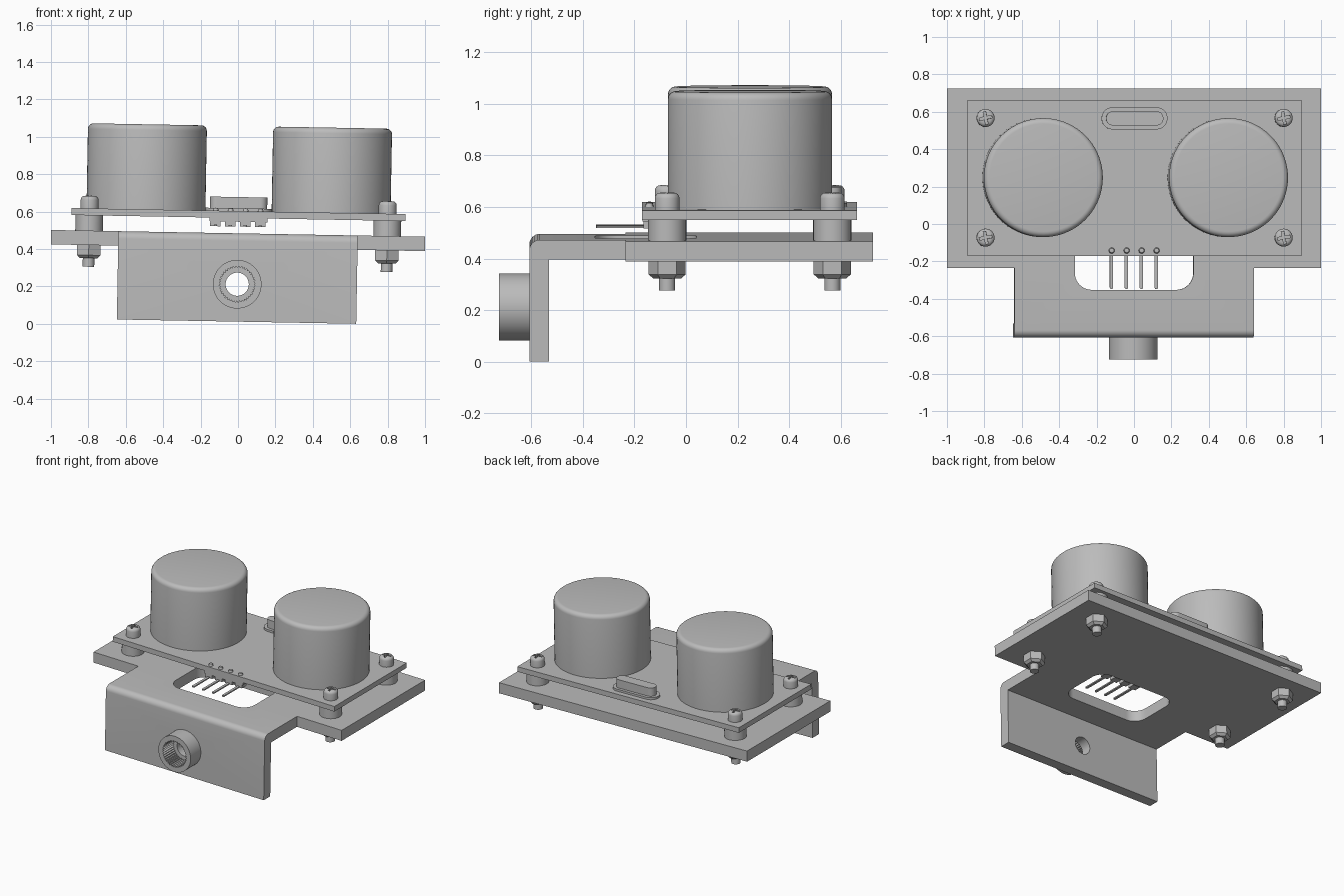
import bpy, bmesh, math
from mathutils import Matrix, Vector

if "Cube" in bpy.data.objects:
    bpy.data.objects.remove(bpy.data.objects["Cube"])

# One plain grey for the whole assembly
grey = bpy.data.materials.new("plain_grey")
grey.use_nodes = True
COLOR = (0.5, 0.5, 0.5, 1)
grey.diffuse_color = COLOR
grey.node_tree.nodes["Principled BSDF"].inputs["Base Color"].default_value = COLOR

# The assembly leans slightly sideways around its plate
PIVOT = Vector((0, 0, 0.45))
LEAN = (Matrix.Translation(PIVOT) @ Matrix.Rotation(0.018, 4, 'Y')
        @ Matrix.Translation(-PIVOT))


def make(name, bm):
    bmesh.ops.recalc_face_normals(bm, faces=bm.faces)
    me = bpy.data.meshes.new(name)
    bm.to_mesh(me)
    bm.free()
    me.materials.append(grey)
    ob = bpy.data.objects.new(name, me)
    bpy.context.collection.objects.link(ob)
    return ob


def prism(name, pts, lo, hi, axis='Z'):
    """Extrude a flat outline along an axis."""
    place = {'X': lambda a, b: (lo, a, b),
             'Y': lambda a, b: (a, lo, b),
             'Z': lambda a, b: (a, b, lo)}[axis]
    bm = bmesh.new()
    face = bm.faces.new([bm.verts.new(place(a, b)) for a, b in pts])
    ext = bmesh.ops.extrude_face_region(bm, geom=[face])
    step = Vector([(hi - lo) * (axis == k) for k in 'XYZ'])
    bmesh.ops.translate(bm, vec=step,
                        verts=[g for g in ext['geom'] if isinstance(g, bmesh.types.BMVert)])
    return make(name, bm)


def lathe(name, profile, x, y, seg=48):
    """Spin an (r, z) profile around a vertical axis."""
    bm = bmesh.new()
    vs = [bm.verts.new((r, 0, z)) for r, z in profile]
    es = [bm.edges.new(p) for p in zip(vs, vs[1:])]
    bmesh.ops.spin(bm, geom=vs + es, cent=(0, 0, 0), axis=(0, 0, 1),
                   angle=math.tau, steps=seg)
    bmesh.ops.remove_doubles(bm, verts=bm.verts, dist=1e-5)
    bmesh.ops.translate(bm, verts=bm.verts, vec=(x, y, 0))
    return make(name, bm)


def circle(cx, cy, r, n=48, turn=0.0):
    return [(cx + r * math.cos(math.tau * i / n + turn),
             cy + r * math.sin(math.tau * i / n + turn)) for i in range(n)]


def rect(x0, x1, y0, y1):
    return [(x0, y0), (x1, y0), (x1, y1), (x0, y1)]


def rounded(x0, x1, y0, y1, r, n=10):
    pts = []
    corners = [(x1 - r, y1 - r), (x0 + r, y1 - r), (x0 + r, y0 + r), (x1 - r, y0 + r)]
    for k, (cx, cy) in enumerate(corners):
        for i in range(n + 1):
            a = math.pi / 2 * (k + i / n)
            pts.append((cx + r * math.cos(a), cy + r * math.sin(a)))
    return pts


def cut(ob, *cutters):
    bpy.context.view_layer.objects.active = ob
    for c in cutters:
        m = ob.modifiers.new("cut", 'BOOLEAN')
        m.operation, m.object, m.solver = 'DIFFERENCE', c, 'EXACT'
        bpy.ops.object.modifier_apply(modifier=m.name)
        bpy.data.objects.remove(c)


def arc(cx, cz, r, a0, a1, n=5):
    return [(cx + r * math.cos(math.radians(a0 + (a1 - a0) * i / n)),
             cz + r * math.sin(math.radians(a0 + (a1 - a0) * i / n))) for i in range(n + 1)]


MOUNTS = [(sx * 0.797, y) for sx in (-1, 1) for y in (-0.073, 0.567)]
PLATE_TOP, PLATE_LOW = 0.484, 0.407
BOARD_LOW, BOARD_TOP = 0.566, 0.603
BOSS_Z = 0.212

# Bent bracket: an L section with the front corners and window cut away
section = ([(-0.607, 0.012), (-0.532, 0.012), (-0.532, PLATE_LOW),
            (0.725, PLATE_LOW), (0.725, PLATE_TOP)]
           + arc(-0.567, PLATE_TOP - 0.04, 0.04, 90, 180, 8))
bracket = prism("bent_bracket", section, -1, 1, 'X')
cut(bracket,
    prism("cutter", rect(0.64, 1.2, -1, -0.235), -1, 2),
    prism("cutter", rect(-1.2, -0.64, -1, -0.235), -1, 2),
    prism("cutter", rounded(-0.317, 0.317, -0.352, 0.04, 0.09), 0.3, 0.6),
    prism("cutter", circle(0, BOSS_Z, 0.062), -0.7, -0.4, 'Y'))

# Front boss with a ribbed socket
boss = prism("socket_boss", circle(0, BOSS_Z, 0.13, 64), -0.725, -0.606, 'Y')
ribs = 40
star = []
for i in range(ribs * 2):
    a, r = math.pi * i / ribs, 0.097 if i % 2 else 0.087
    star.append((r * math.cos(a), BOSS_Z + r * math.sin(a)))
cut(boss, prism("cutter", star, -0.8, -0.5, 'Y'))

# Circuit board
prism("circuit_board", rect(-0.893, 0.893, -0.17, 0.663), BOARD_LOW, BOARD_TOP)

# Two sensor cans with rounded top rims
for side, sx in (("right", -1), ("left", 1)):
    wall = [(0, BOARD_TOP - 0.005), (0.318, BOARD_TOP - 0.005)]
    lathe(side + "_sensor_can", wall + arc(0.288, 1.028, 0.03, 0, 90) + [(0, 1.058)],
          sx * 0.495, 0.248, 72)

# Mounting hardware: spacer, cross-head screw and hex nut at each corner
for i, (x, y) in enumerate(MOUNTS, 1):
    lathe(f"spacer_{i}", [(0.032, PLATE_TOP), (0.074, PLATE_TOP), (0.074, BOARD_LOW),
                          (0.032, BOARD_LOW), (0.032, PLATE_TOP)], x, y, 32)
    screw = lathe(f"screw_{i}",
                  [(0, 0.291), (0.031, 0.291), (0.031, BOARD_TOP), (0.048, BOARD_TOP)]
                  + arc(0.026, 0.648, 0.022, 0, 90, 4) + [(0, 0.672)], x, y, 32)
    w, l = 0.007, 0.034
    cross = [(-w, -l), (w, -l), (w, -w), (l, -w), (l, w), (w, w),
             (w, l), (-w, l), (-w, w), (-l, w), (-l, -w), (-w, -w)]
    c, s = math.cos(0.2), math.sin(0.2)
    cross = [(x + c * a - s * b, y + s * a + c * b) for a, b in cross]
    cut(screw, prism("cutter", cross, 0.64, 0.75))

    # Hex nut, chamfered underneath
    nut = prism(f"nut_{i}", circle(x, y, 0.072, 6, math.pi / 2), 0.337, PLATE_LOW)
    bm = bmesh.new()
    bm.from_mesh(nut.data)
    low = [e for e in bm.edges if all(v.co.z < 0.34 for v in e.verts)]
    bmesh.ops.bevel(bm, geom=low, offset=0.016, segments=1, affect='EDGES')
    bm.to_mesh(nut.data)
    bm.free()

# Crystal: oval rim with a raised oval cap
prism("crystal_rim", rounded(-0.176, 0.176, 0.506, 0.624, 0.058), BOARD_TOP, 0.618)
prism("crystal_cap", rounded(-0.153, 0.153, 0.527, 0.603, 0.037), 0.61, 0.678)

# Pin header below the front board edge, with bent pins and solder dots
prism("pin_header", rect(-0.155, 0.155, -0.168, -0.11), 0.546, BOARD_LOW)
for i in range(4):
    x = -0.122 + 0.08 * i
    prism(f"header_tooth_{i + 1}", rect(x - 0.028, x + 0.028, -0.165, -0.115), 0.52, 0.55)
    prism(f"pin_{i + 1}", rounded(x - 0.009, x + 0.009, -0.348, -0.12, 0.008, 3), 0.52, 0.529)
    lathe(f"solder_dot_{i + 1}", [(0, BOARD_TOP), (0.016, BOARD_TOP), (0.012, 0.617),
                                  (0, 0.619)], x, -0.142, 16)

# Smooth the curved walls and lean everything together
for ob in bpy.context.scene.objects:
    ob.select_set(ob.type == 'MESH')
    if ob.type == 'MESH':
        ob.data.transform(LEAN)
bpy.ops.object.shade_smooth_by_angle(angle=math.radians(28))
